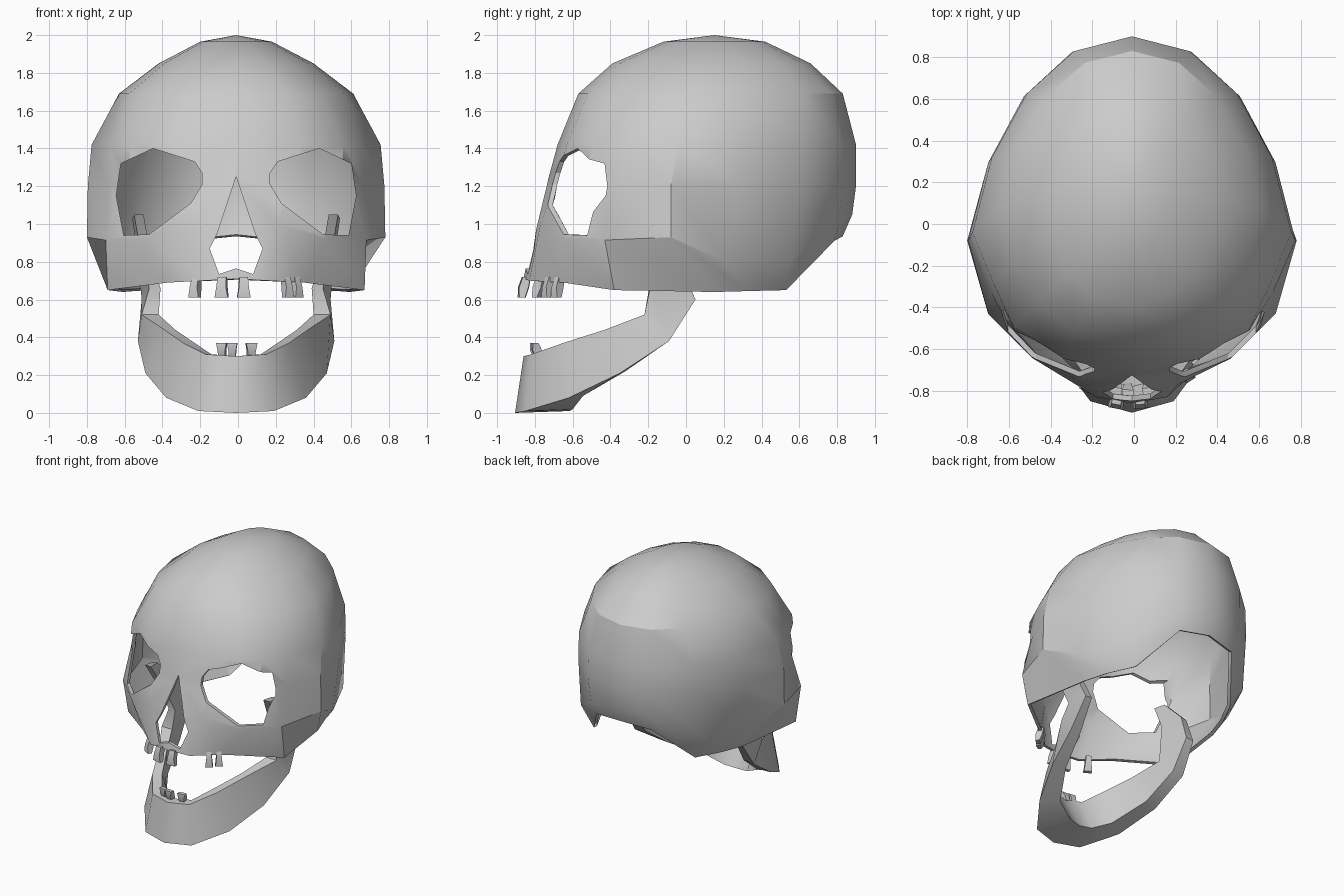
import bpy, math

if "Cube" in bpy.data.objects:
    bpy.data.objects.remove(bpy.data.objects["Cube"])

CX = -0.01  # symmetry plane of the model


def make(name, verts, faces, angle=30, smooth=True):
    me = bpy.data.meshes.new(name)
    me.from_pydata(verts, [], faces)
    ob = bpy.data.objects.new(name, me)
    bpy.context.collection.objects.link(ob)
    if smooth:
        shade(ob, angle)
    return ob


def select(ob):
    bpy.ops.object.select_all(action='DESELECT')
    ob.select_set(True)
    bpy.context.view_layer.objects.active = ob


def shade(ob, angle):
    select(ob)
    bpy.ops.object.shade_smooth_by_angle(angle=math.radians(angle))


def full_ring(half):
    """Mirror a front-to-back half ring into a closed 16-point ring."""
    right = [(CX + x, y, z) for x, y, z in half]
    left = [(CX - x, y, z) for x, y, z in half[-2:0:-1]]
    return right + left


def oval(z, yf, yb, hw, yw, front, temple):
    """Egg-shaped level; temple scales the hollow beside the eyes."""
    half = []
    for k in range(9):
        t = math.pi * k / 8
        s, c = max(math.sin(t), 0.0), math.cos(t)
        x = hw * s ** (front if k < 4 else 1.05 if k == 7 else 1.2)
        x *= {3: temple, 5: .965}.get(k, 1)
        y = yw - (yw - yf) * c if c > 0 else yw - (yb - yw) * c
        half.append((x if 0 < k < 8 else 0, y, z))
    return full_ring(half)


# cranium: oval levels (z, front, back, half width, widest y, front squareness, temple)
rings = [oval(*r) for r in (
    (1.965, -.12, .42, .19, .15, 1, 1),
    (1.85, -.39, .66, .41, .13, .92, 1),
    (1.69, -.57, .83, .62, .08, .86, .98),
    (1.42, -.68, .90, .765, -.04, .86, .93),
    (1.20, -.74, .90, .785, -.08, 1, .93))]
# face and lower rim rings
rings.append(full_ring([
    (0, -.81, .95), (.22, -.77, 1.0), (.475, -.645, .92), (.69, -.43, .915),
    (.79, -.08, .93), (.69, .21, .80), (.54, .55, .81), (.27, .81, 1.0), (0, .88, 1.05)]))
rings.append(full_ring([
    (0, -.86, .71), (.17, -.83, .70), (.36, -.65, .69), (.68, -.38, .65),
    (.60, .15, .64), (.54, .33, .645), (.44, .53, .65), (.24, .785, .91), (0, .83, .935)]))
N = 16
verts = [v for r in rings for v in r] + [(CX, .15, 2.0)]
faces = [(i * N + j, (i + 1) * N + j, (i + 1) * N + (j + 1) % N, i * N + (j + 1) % N)
         for i in range(len(rings) - 1) for j in range(N)]
faces += [(len(verts) - 1, j, (j + 1) % N) for j in range(N)]
cranium = make("cranium", verts, faces, smooth=False)
sol = cranium.modifiers.new("shell", 'SOLIDIFY')
sol.thickness = .025
sol.offset = -1


def cutter(name, poly, y0, y1):
    n = len(poly)
    vs = [(CX + x, y, z) for y in (y0, y1) for x, z in poly]
    fs = [tuple(range(n)), tuple(range(2 * n - 1, n - 1, -1))]
    fs += [(i, i + n, (i + 1) % n + n, (i + 1) % n) for i in range(n)]
    ob = make(name, vs, fs, smooth=False)
    ob.hide_render = True
    return ob


# eye and nose openings, outlined in the front view
eye = [(.44, 1.40), (.22, 1.33), (.18, 1.27), (.18, 1.21), (.24, 1.11),
       (.46, .945), (.595, .94), (.635, 1.15), (.61, 1.32)]
nose_half = [(-.10, .95), (-.14, .87), (-.09, .735)]
nose = [(0, 1.25)] + nose_half + [(0, .765)] + [(-x, z) for x, z in nose_half[::-1]]
cutters = [cutter("eye_cut_right", eye, -1.2, 0),
           cutter("eye_cut_left", [(-x, z) for x, z in eye[::-1]], -1.2, 0),
           cutter("nose_cut", nose, -1.2, -.4)]
for c in cutters:
    select(c)
    bpy.ops.object.mode_set(mode='EDIT')
    bpy.ops.mesh.select_all(action='SELECT')
    bpy.ops.mesh.normals_make_consistent(inside=False)
    bpy.ops.object.mode_set(mode='OBJECT')
    b = cranium.modifiers.new(c.name, 'BOOLEAN')
    b.operation = 'DIFFERENCE'
    b.solver = 'EXACT'
    b.object = c
select(cranium)
for m in [m.name for m in cranium.modifiers]:
    bpy.ops.object.modifier_apply(modifier=m)
for c in cutters:
    bpy.data.objects.remove(c)
shade(cranium, 30)

# lower jaw: outer lower point, outer upper point, outward angle, thickness below and above
sections = [
    ((0, -.905, .0), (0, -.86, .30), -90, .29, .08),
    ((.20, -.85, .01), (.16, -.82, .31), -68, .27, .08),
    ((.37, -.62, .08), (.28, -.65, .37), -30, .15, .07),
    ((.48, -.35, .21), (.38, -.43, .44), -15, .11, .06),
    ((.52, -.09, .38), (.50, -.22, .52), 0, .09, .09),
    ((.50, .05, .60), (.46, -.19, .66), 5, .06, .06),
    ((.52, -.05, .82), (.50, -.24, .82), 0, .05, .05),
    ((.55, -.27, 1.03), (.54, -.37, 1.05), 0, .05, .05)]


def section(s, side):
    lo, hi, ang, tl, th = s
    dx, dy = math.cos(math.radians(ang)), math.sin(math.radians(ang))
    loop = [lo, hi, (hi[0] - th * dx, hi[1] - th * dy, hi[2]),
            (lo[0] - tl * dx, lo[1] - tl * dy, lo[2] + .01)]
    return [(CX + side * x, y, z) for x, y, z in loop]


loops = [section(s, -1) for s in sections[:0:-1]] + [section(s, 1) for s in sections]
jv = [v for l in loops for v in l]
n = len(loops)
jf = [(i * 4 + k, (i + 1) * 4 + k, (i + 1) * 4 + (k + 1) % 4, i * 4 + (k + 1) % 4)
      for i in range(n - 1) for k in range(4)]
jf += [(0, 1, 2, 3), tuple(4 * n - 4 + k for k in (3, 2, 1, 0))]
make("lower_jaw", jv, jf, 42)


# teeth: tapered blocks, wider at the biting edge
def tooth(name, x, y, z_root, z_tip, w, turn):
    vs = []
    for f, sx, sy, dy in ((0, .7, .8, .015), (.5, .8, 1, 0), (1, 1.1, .6, -.01)):
        for a, b in ((-1, -1), (1, -1), (1, 1), (-1, 1)):
            px, py = a * w * sx / 2, b * .025 * sy + dy
            c, s = math.cos(turn), math.sin(turn)
            vs.append((x + px * c - py * s, y + px * s + py * c, z_root + (z_tip - z_root) * f))
    fs = [(i * 4 + k, i * 4 + (k + 1) % 4, i * 4 + 4 + (k + 1) % 4, i * 4 + 4 + k)
          for i in range(2) for k in range(4)] + [(3, 2, 1, 0), (8, 9, 10, 11)]
    if z_tip < z_root:
        fs = [f[::-1] for f in fs]
    make(name, vs, fs, 40)


for i, (x, y, w) in enumerate([(-.225, -.78, .055), (-.085, -.86, .065), (.03, -.86, .065),
                               (.26, -.73, .05), (.31, -.68, .05)]):
    tooth(f"upper_tooth_{i}", x, y, .72, .61, w, x * 2.2)
for i, (x, y, w) in enumerate([(-.085, -.79, .05), (-.03, -.80, .05), (.07, -.79, .055)]):
    tooth(f"lower_tooth_{i}", x, y, .29, .37, w, x * 2)
